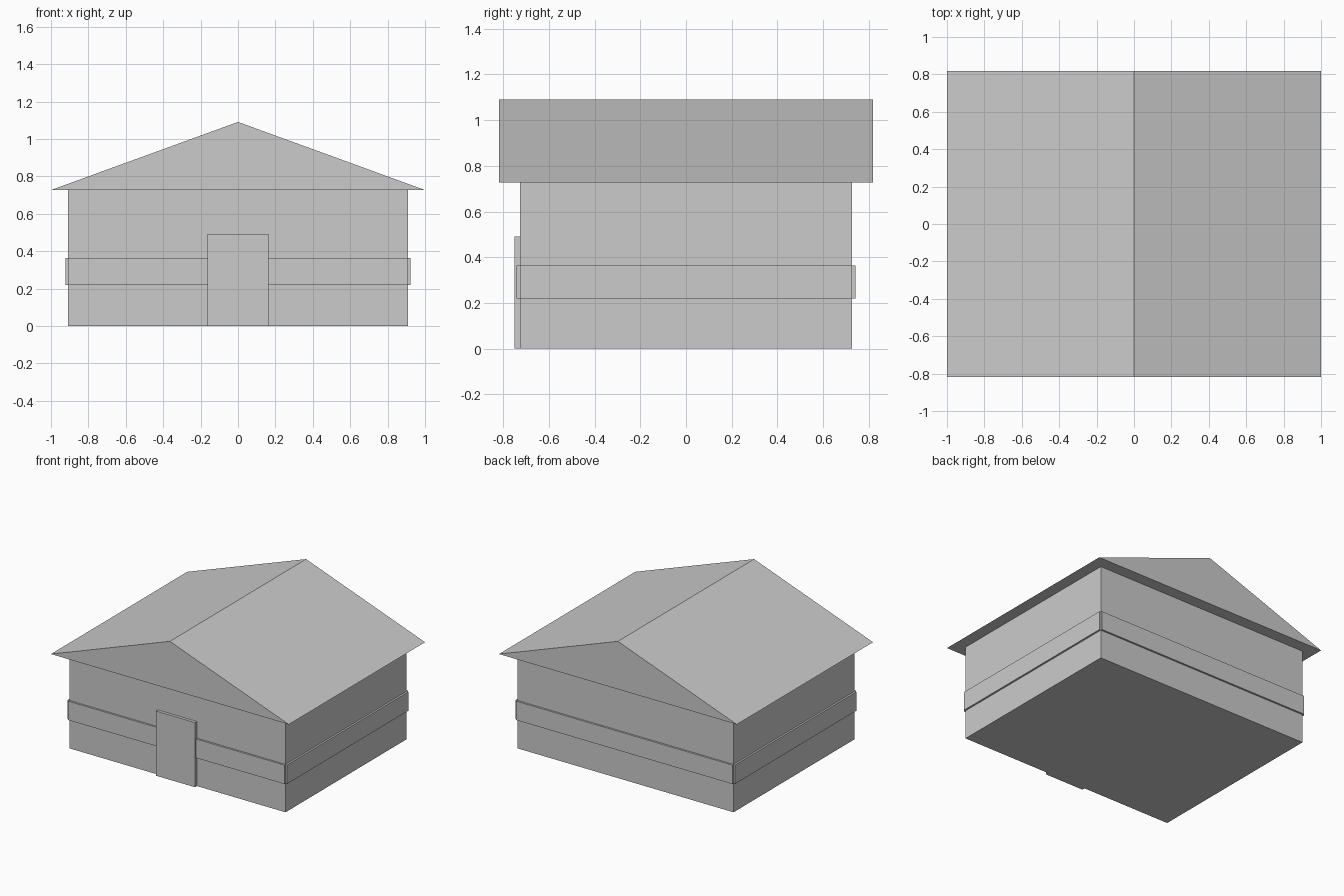
import bpy
import bmesh
from mathutils import Vector

cube = bpy.data.objects.get("Cube")
if cube:
    bpy.data.objects.remove(cube, do_unlink=True)

grey = bpy.data.materials.new("plain grey")
grey.use_nodes = True
colour = (0.6, 0.6, 0.6, 1)
grey.diffuse_color = colour
grey.node_tree.nodes["Principled BSDF"].inputs["Base Color"].default_value = colour


def add_object(name, bm):
    bmesh.ops.recalc_face_normals(bm, faces=bm.faces)
    mesh = bpy.data.meshes.new(name)
    bm.to_mesh(mesh)
    bm.free()
    mesh.materials.append(grey)
    obj = bpy.data.objects.new(name, mesh)
    bpy.context.collection.objects.link(obj)
    return obj


def box(name, low, high):
    low, high = Vector(low), Vector(high)
    bm = bmesh.new()
    bmesh.ops.create_cube(bm, size=1)
    bmesh.ops.scale(bm, vec=high - low, verts=bm.verts)
    bmesh.ops.translate(bm, vec=(low + high) / 2, verts=bm.verts)
    return add_object(name, bm)


def gable_prism(name, half_width, half_depth, eave, ridge):
    bm = bmesh.new()
    profile = [(-half_width, eave), (half_width, eave), (0, ridge)]
    face = bm.faces.new([bm.verts.new((x, -half_depth, z)) for x, z in profile])
    result = bmesh.ops.extrude_face_region(bm, geom=[face], use_keep_orig=True)
    moved = [v for v in result["geom"] if isinstance(v, bmesh.types.BMVert)]
    bmesh.ops.translate(bm, vec=(0, 2 * half_depth, 0), verts=moved)
    return add_object(name, bm)


WX, WY, EAVE = 0.909, 0.727, 0.727   # wall half sizes and height
OUT = 0.014                          # how far the band stands out
BAND_LOW, BAND_HIGH = 0.22, 0.364

# Main body and overhanging roof
box("walls", (-WX, -WY, 0), (WX, WY, EAVE))
gable_prism("roof", 1, 0.818, EAVE, 1.091)

# Raised band plates, one per wall, open at the corners
for side, name in ((-1, "front_band"), (1, "back_band")):
    ys = sorted((side * WY, side * (WY + OUT)))
    box(name, (-WX, ys[0], BAND_LOW), (WX, ys[1], BAND_HIGH))
for side, name in ((-1, "right_band"), (1, "left_band")):
    xs = sorted((side * WX, side * (WX + OUT)))
    box(name, (xs[0], -WY, BAND_LOW), (xs[1], WY, BAND_HIGH))

# Door slab on the front wall
box("door", (-0.164, -0.75, 0), (0.164, -WY, 0.491))
